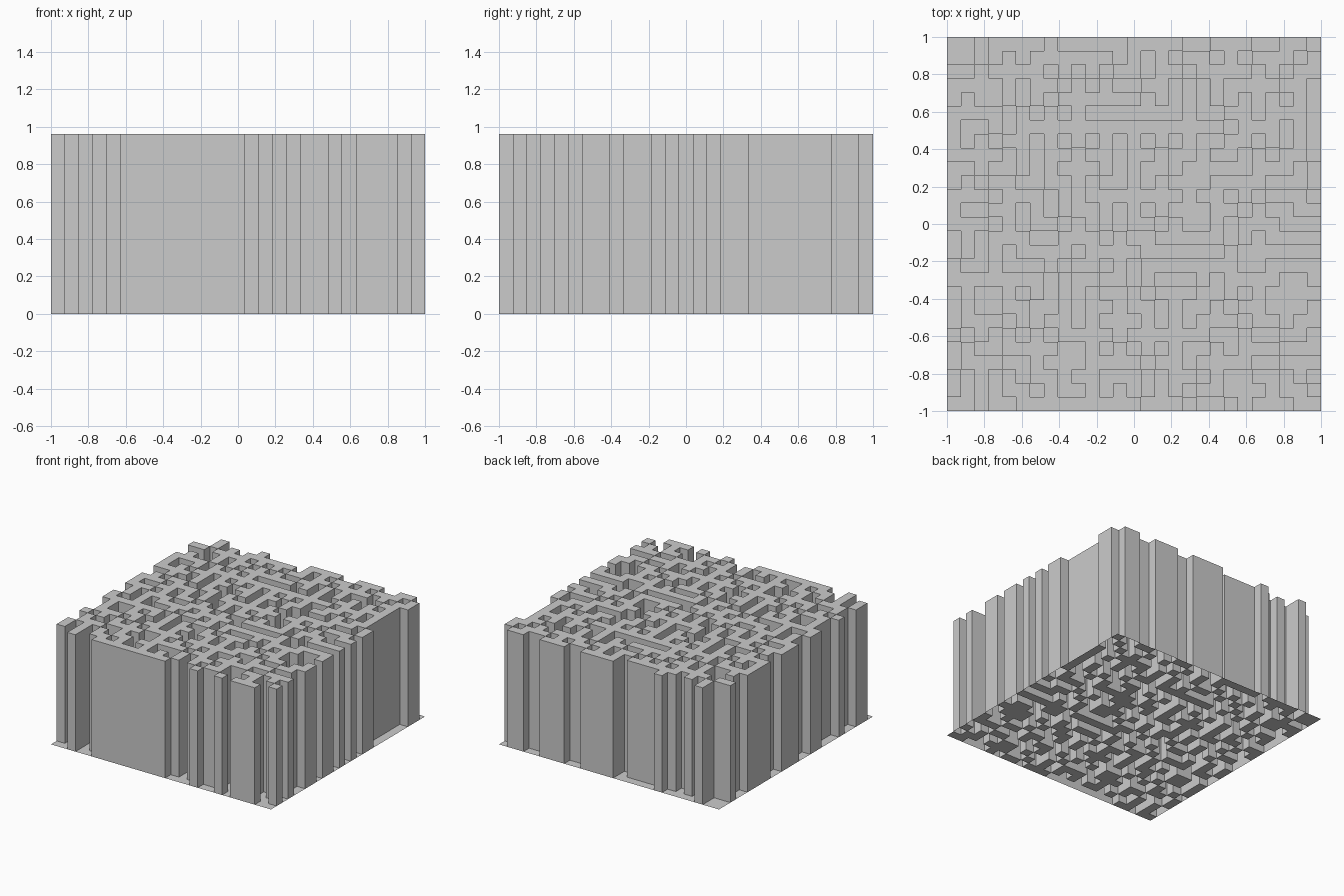
import bpy, bmesh, random

if "Cube" in bpy.data.objects:
    bpy.data.objects.remove(bpy.data.objects["Cube"])

N = 27                 # cells per side
STEP = 2 / N
HEIGHT = 0.96
random.seed(7)

# Ridges seen on the rim, as first and last cell along each side
FRONT = [(2, 2), (5, 13), (17, 17), (20, 20), (22, 24)]
BACK = [(2, 2), (7, 7), (13, 16), (19, 21), (24, 25)]
LEFT = [(1, 2), (5, 5), (9, 10), (13, 15), (18, 21), (24, 24)]
RIGHT = [(1, 1), (3, 3), (6, 7), (9, 10), (12, 12), (14, 14), (16, 17), (24, 25)]

raised = set()
for a, b in FRONT:
    raised |= {(i, 0) for i in range(a, b + 1)}
for a, b in BACK:
    raised |= {(i, N - 1) for i in range(a, b + 1)}
for a, b in LEFT:
    raised |= {(0, j) for j in range(a, b + 1)}
for a, b in RIGHT:
    raised |= {(N - 1, j) for j in range(a, b + 1)}

# Clear ridges inside the rim
raised |= {(25, j) for j in range(18, 25)}              # long right ridge
raised |= {(i, 20) for i in range(8, 16)}               # long ridge towards the back
raised |= {(0, 1), (2, 1), (14, 1), (16, 1), (18, 1), (19, 1)}
floor = {(i, 21) for i in range(11, 17)}                # trench behind that ridge
floor |= {(1, 1), (3, 1), (15, 1), (25, 1), (1, 25)}

SIDES = [(0, -1), (1, 0), (0, 1), (-1, 0)]


def touching(i, j):
    return sum((i + di, j + dj) in raised for di, dj in SIDES)


# Grow branching ridges: a cell rises only where it touches a single raised cell
cells = [(i, j) for i in range(1, N - 1) for j in range(1, N - 1)]
for sweep in range(40):
    random.shuffle(cells)
    for cell in cells:
        if cell not in raised and cell not in floor and touching(*cell) == 1 and random.random() < 0.5:
            raised.add(cell)

bm = bmesh.new()


def quad(*pts):
    bm.faces.new([bm.verts.new((-1 + x * STEP, -1 + y * STEP, z)) for x, y, z in pts])


for i in range(N):
    for j in range(N):
        up = (i, j) in raised
        # Ridge cap or floor tile
        corners = [(i, j), (i + 1, j), (i + 1, j + 1), (i, j + 1)]
        quad(*[(x, y, HEIGHT if up else 0) for x, y in corners])
        # Walls towards lower neighbours and the outer rim
        if up:
            for k, (di, dj) in enumerate(SIDES):
                if (i + di, j + dj) not in raised:
                    a, b = corners[k], corners[(k + 1) % 4]
                    quad((*a, 0), (*b, 0), (*b, HEIGHT), (*a, HEIGHT))

# Join the tiles, then merge coplanar ones into clean flat faces
bmesh.ops.remove_doubles(bm, verts=bm.verts, dist=1e-4)
bmesh.ops.dissolve_limit(bm, angle_limit=0.01, verts=bm.verts, edges=bm.edges)
mesh = bpy.data.meshes.new("maze_block")
bm.to_mesh(mesh)
bm.free()
bpy.context.collection.objects.link(bpy.data.objects.new("maze_block", mesh))
